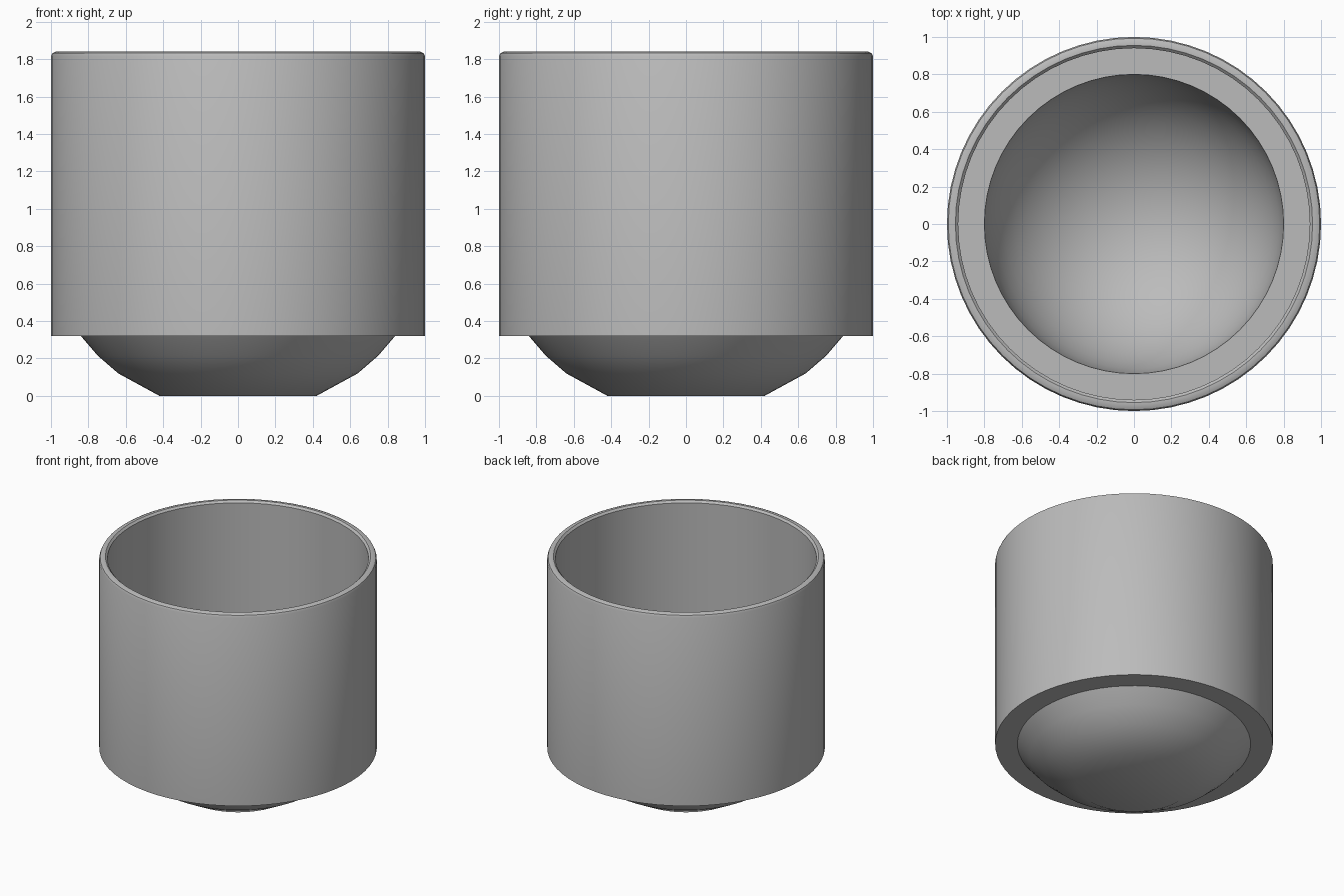
import bpy
import bmesh
from math import cos, sin, pi, sqrt, radians

SEGMENTS = 64
OUTER, INNER, BOWL = 1.0, 0.94, 0.8
TOP, SKIRT, LEDGE = 1.84, 0.32, 0.88

cube = bpy.data.objects.get("Cube")
if cube:
    bpy.data.objects.remove(cube, do_unlink=True)

grey = bpy.data.materials.new("plain grey")
grey.use_nodes = True
colour = (0.5, 0.5, 0.5, 1)
grey.diffuse_color = colour
grey.node_tree.nodes["Principled BSDF"].inputs["Base Color"].default_value = colour


def lathe(name, profile):
    """Spin a radius/height profile about the vertical axis."""
    bm = bmesh.new()
    verts = [bm.verts.new((r, 0, z)) for r, z in profile]
    edges = [bm.edges.new(pair) for pair in zip(verts, verts[1:])]
    bmesh.ops.spin(bm, geom=verts + edges, axis=(0, 0, 1), cent=(0, 0, 0),
                   angle=2 * pi, steps=SEGMENTS)
    bmesh.ops.remove_doubles(bm, verts=bm.verts, dist=0.0005)
    bmesh.ops.recalc_face_normals(bm, faces=bm.faces)
    mesh = bpy.data.meshes.new(name)
    bm.to_mesh(mesh)
    bm.free()
    mesh.materials.append(grey)
    obj = bpy.data.objects.new(name, mesh)
    bpy.context.collection.objects.link(obj)
    bpy.ops.object.select_all(action="DESELECT")
    obj.select_set(True)
    bpy.context.view_layer.objects.active = obj
    bpy.ops.object.shade_smooth_by_angle(angle=radians(40))
    return obj


# Rounded underside with a flat foot
profile = [(0, 0), (0.42, 0), (0.64, 0.12), (0.75, 0.215), (0.84, SKIRT)]

# Straight outer wall and softened rim
profile += [(OUTER, SKIRT), (OUTER, TOP - 0.025), (0.993, TOP - 0.008),
            (0.975, TOP), (0.955, TOP), (INNER, TOP - 0.015)]

# Inner wall, flat ledge and hollow round bowl
profile += [(INNER, LEDGE)]
for i in range(13):
    a = i / 12 * pi / 2
    profile.append((BOWL * cos(a), LEDGE - 0.78 * sin(a)))

lathe("cup", profile)
